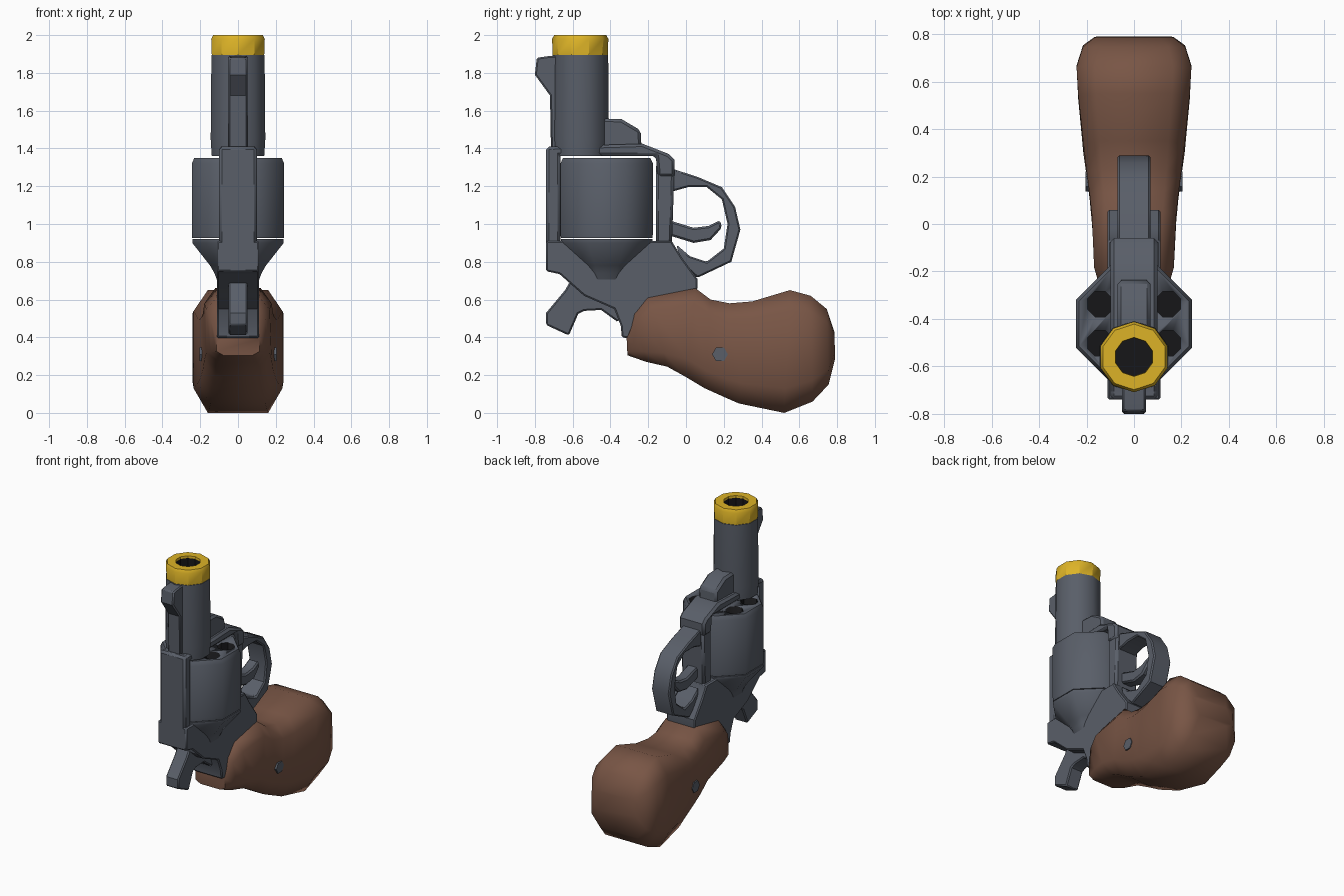
import bpy, bmesh, math

if "Cube" in bpy.data.objects:
    bpy.data.objects.remove(bpy.data.objects["Cube"])


def material(name, rgb):
    m = bpy.data.materials.new(name)
    m.diffuse_color = (*rgb, 1)
    m.use_nodes = True
    m.node_tree.nodes["Principled BSDF"].inputs["Base Color"].default_value = m.diffuse_color
    return m


METAL = material("gunmetal grey", (0.10, 0.113, 0.14))
WOOD = material("grip brown", (0.19, 0.092, 0.06))
TIP = material("tip yellow", (0.72, 0.45, 0.02))
DARK = material("hole black", (0.008, 0.008, 0.009))


def finish(name, bm, mats, angle=35):
    bmesh.ops.recalc_face_normals(bm, faces=bm.faces)
    me = bpy.data.meshes.new(name)
    bm.to_mesh(me)
    bm.free()
    for m in mats:
        me.materials.append(m)
    ob = bpy.data.objects.new(name, me)
    bpy.context.collection.objects.link(ob)
    bpy.ops.object.select_all(action='DESELECT')
    ob.select_set(True)
    bpy.context.view_layer.objects.active = ob
    bpy.ops.object.shade_smooth_by_angle(angle=math.radians(angle))
    return ob


def loft(bm, rings, closed=False):
    """Skin a list of equal-length rings of points; cap the ends unless closed."""
    vs = [[bm.verts.new(p) for p in r] for r in rings]
    n = len(vs[0])
    bands = []
    for k in range(len(vs) if closed else len(vs) - 1):
        a, b = vs[k], vs[(k + 1) % len(vs)]
        bands.append([bm.faces.new((a[i], a[(i + 1) % n], b[(i + 1) % n], b[i])) for i in range(n)])
    if not closed:
        bands.append([bm.faces.new(vs[0]), bm.faces.new(vs[-1])])
    return bands


def circle(r, z, n, cx, cy):
    # half-step offset puts flat sides on the left and right
    return [(cx + r * math.cos((i + .5) * math.tau / n), cy + r * math.sin((i + .5) * math.tau / n), z)
            for i in range(n)]


def turned(name, profile, n, cy, mats=(METAL,), cx=0, angle=50):
    bm = bmesh.new()
    loft(bm, [circle(r, z, n, cx, cy) for r, z in profile])
    return finish(name, bm, mats, angle)


def plate(name, pts, hw, bevel=0.015, mat=METAL):
    """Side profile (y, z) extruded symmetrically across x."""
    bm = bmesh.new()
    loft(bm, [[(x, y, z) for y, z in pts] for x in (-hw, hw)])
    ob = finish(name, bm, [mat])
    if bevel:
        b = ob.modifiers.new("bevel", 'BEVEL')
        b.width = bevel
        b.segments = 1
        b.limit_method = 'ANGLE'
        b.angle_limit = math.radians(50)
    return ob


# barrel and hollow coloured tip
BY = -0.56
turned("barrel", [(.146, 1.36), (.152, 1.45), (.148, 1.895)], 10, BY)
bm = bmesh.new()
bands = loft(bm, [circle(r, z, 10, 0, BY) for r, z in
                  [(.08, 1.896), (.146, 1.896), (.149, 1.98), (.138, 2.0), (.082, 2.0), (.08, 1.985)]], True)
for f in bands[-1]:
    f.material_index = 1
finish("muzzle_tip", bm, [TIP, DARK])
turned("bore_floor", [(.081, 1.894), (.081, 1.90)], 10, BY, (DARK,))

# front sight with its rib, and the lug under the barrel
plate("front_sight", [(-.6, 1.89), (-.72, 1.89), (-.79, 1.88), (-.80, 1.79), (-.72, 1.68),
                      (-.715, 1.4), (-.6, 1.4)], .05, .008)
plate("barrel_lug", [(-.5, 1.39), (-.5, 1.56), (-.34, 1.555), (-.24, 1.495), (-.235, 1.39)], .07)

# frame around the cylinder
plate("top_strap", [(-.74, .76), (-.74, 1.41), (-.665, 1.41), (-.665, .76)], .10)
plate("front_frame", [(-.72, 1.36), (-.72, 1.41), (-.23, 1.425), (-.09, 1.37), (-.06, 1.34),
                      (-.06, 1.25), (-.15, 1.25), (-.16, 1.36)], .10)
plate("lower_strap", [(-.16, .88), (-.16, 1.32), (-.06, 1.32), (-.075, .88)], .09)
plate("rear_frame", [(-.74, .91), (-.74, .75), (-.67, .735), (-.54, .62), (-.38, .55), (-.345, .46),
                     (-.34, .40), (-.27, .39), (-.1, .42), (.03, .5), (.06, .66), (.06, .71),
                     (-.02, .82), (-.07, .9), (-.07, .91)], .112)
turned("recoil_shield", [(.08, .6), (.135, .74), (.16, .78), (.262, .9), (.262, .92)], 8, -.42)

# cylinder with six open chambers
CY = -.42
cyl = turned("cylinder", [(.262, .925), (.265, .95), (.265, 1.32), (.25, 1.35)], 8, CY)
bm = bmesh.new()
for i in range(6):
    a = math.radians(30 + 60 * i)
    loft(bm, [circle(.058, z, 8, .165 * math.cos(a), CY + .165 * math.sin(a)) for z in (1.1, 1.45)])
cutter = finish("chamber_cutter", bm, [DARK])
cutter.hide_render = True
cutter.hide_set(True)
cut = cyl.modifiers.new("chambers", 'BOOLEAN')
cut.object = cutter
cut.operation = 'DIFFERENCE'
cut.solver = 'EXACT'
cut.material_mode = 'TRANSFER'

# trigger guard, trigger and hammer
plate("trigger_guard", [(-.08, 1.295), (.06, 1.25), (.19, 1.195), (.26, 1.09), (.288, .97), (.24, .80),
                        (.06, .715), (-.03, .80),
                        (-.05, .89), (.02, .83), (.11, .80), (.20, .87), (.22, 1.0), (.19, 1.13),
                        (.11, 1.195), (.01, 1.195), (-.08, 1.17)], .07, .008)
plate("trigger", [(-.09, 1.02), (.04, .98), (.12, .99), (.18, 1.02), (.19, .98), (.13, .915),
                  (.04, .90), (-.09, .94)], .04, .01)
plate("hammer", [(-.60, .72), (-.64, .65), (-.74, .53), (-.74, .465), (-.62, .41), (-.57, .525),
                 (-.54, .54), (-.45, .545), (-.36, .48), (-.3, .6), (-.5, .7)], .05, .008)

# grip: eight-sided sections given by top point, bottom point and half width
SECTIONS = [(-.315, .41, -.31, .305, .115), (-.275, .54, -.21, .27, .145), (-.2, .61, -.1, .245, .168),
            (.05, .66, .0, .19, .178), (.13, .60, .1, .13, .187), (.23, .58, .2, .085, .20),
            (.35, .59, .28, .05, .213), (.55, .65, .52, .0, .235), (.66, .62, .67, .06, .242),
            (.745, .55, .755, .15, .215), (.785, .43, .79, .29, .165)]
OCT = [(.68, 0), (1, .17), (1, .80), (.68, 1), (-.68, 1), (-1, .80), (-1, .17), (-.68, 0)]
bm = bmesh.new()
loft(bm, [[(u * w, ty + (by - ty) * t, tz + (bz - tz) * t) for u, t in OCT]
          for ty, tz, by, bz, w in SECTIONS])
finish("grip", bm, [WOOD], 60)

# grip screws
for side, s in (("left", -1), ("right", 1)):
    bm = bmesh.new()
    loft(bm, [[(s * x, .18 + .042 * math.cos(i * math.tau / 6), .31 + .042 * math.sin(i * math.tau / 6))
               for i in range(6)] for x in (.17, .205)])
    finish(side + "_grip_screw", bm, [METAL])
